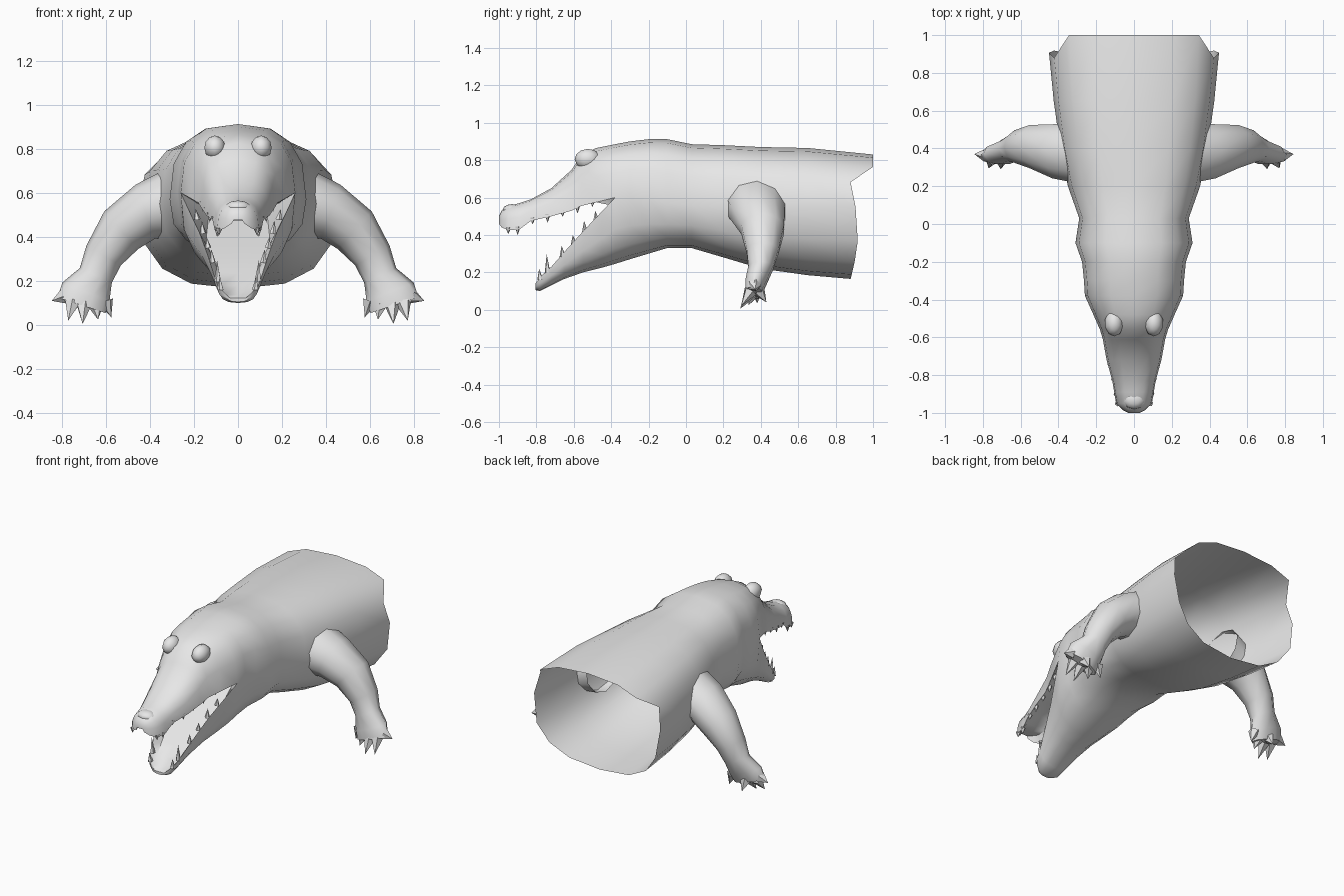
import bpy, bmesh, math
from mathutils import Vector

if "Cube" in bpy.data.objects:
    bpy.data.objects.remove(bpy.data.objects["Cube"])

grey = bpy.data.materials.new("plain grey")
grey.diffuse_color = (0.8, 0.8, 0.8, 1)
grey.use_nodes = True
grey.node_tree.nodes["Principled BSDF"].inputs["Base Color"].default_value = grey.diffuse_color


def finish(bm, name, angle=50):
    bmesh.ops.remove_doubles(bm, verts=bm.verts, dist=0.0005)
    bmesh.ops.recalc_face_normals(bm, faces=bm.faces)
    me = bpy.data.meshes.new(name)
    bm.to_mesh(me)
    bm.free()
    me.materials.append(grey)
    ob = bpy.data.objects.new(name, me)
    bpy.context.collection.objects.link(ob)
    bpy.ops.object.select_all(action='DESELECT')
    ob.select_set(True)
    bpy.context.view_layer.objects.active = ob
    bpy.ops.object.shade_smooth_by_angle(angle=math.radians(angle))
    return ob


def loft(bm, rings, cap_end=False):
    rows = [[bm.verts.new(p) for p in r] for r in rings]
    n = len(rows[0])
    for a, b in zip(rows, rows[1:]):
        for i in range(n):
            j = (i + 1) % n
            bm.faces.new((a[i], a[j], b[j], b[i]))
    if cap_end:
        bm.faces.new(rows[-1])


def section(y, w, top, mid, bot, a0, a1, n, p=0.78):
    """Points on a rounded-box arc across the body."""
    pts = []
    for i in range(n + 1):
        t = math.radians(a0 + (a1 - a0) * i / n)
        c, s = math.cos(t), math.sin(t)
        x = w * math.copysign(abs(c) ** p, c) if abs(c) > 1e-6 else 0
        h = abs(s) ** p if abs(s) > 1e-6 else 0
        z = mid + (top - mid) * h if s >= 0 else mid - (mid - bot) * h
        pts.append(Vector((x, y, z)))
    return pts


def spike(bm, base, tip, r, n=5):
    base, tip = Vector(base), Vector(tip)
    q = (tip - base).to_track_quat('Z', 'Y')
    vs = [bm.verts.new(base + q @ Vector((r * math.cos(k * math.tau / n),
                                          r * math.sin(k * math.tau / n), 0))) for k in range(n)]
    t = bm.verts.new(tip)
    for k in range(n):
        bm.faces.new((vs[k], vs[(k + 1) % n], t))


# Trunk, upper head and lower jaw: one skin that splits at the mouth corner
bm = bmesh.new()
trunk = [  # y, half width, top, middle, bottom
    (1.0, .45, .83, .55, .165), (.65, .425, .865, .55, .185), (.4, .39, .87, .55, .22),
    (.2, .35, .88, .55, .28), (.03, .29, .885, .56, .33), (-.1, .31, .912, .57, .33),
    (-.2, .275, .912, .6, .30), (-.3, .265, .90, .61, .27), (-.38, .26, .885, .60, .245)]
rings = [section(*r, 0, 360, 16)[:-1] for r in trunk]
for p in rings[0]:  # uneven open rear edge
    if p.z < .75:
        p.y = .88 + .04 * math.sin(math.pi * min(1, (p.z - .165) / .5))
loft(bm, rings)

upper = [  # y, half width, top, lip height
    (-.38, .26, .885, .60), (-.48, .215, .865, .575), (-.56, .18, .825, .555),
    (-.61, .165, .75, .53), (-.72, .145, .65, .50), (-.83, .115, .59, .475),
    (-.89, .105, .57, .43), (-.95, .095, .555, .425), (-.985, .06, .53, .44), (-1.0, .03, .50, .46)]
lower = [  # y, half width, lip height, bottom
    (-.38, .26, .60, .245), (-.45, .225, .525, .225), (-.55, .175, .42, .20),
    (-.65, .135, .31, .165), (-.72, .11, .23, .13), (-.78, .09, .175, .1), (-.805, .055, .14, .105)]
throat = [Vector((x, -.22, .52)) for x in (-.13, 0, .13)]

rings = []
for i, (y, w, top, lip) in enumerate(upper):
    d = min(.05, (top - lip) * .4)
    roof = throat if i == 0 else [Vector((k * w, y, lip + d)) for k in (-.65, 0, .65)]
    rings.append(section(y, w, top, lip, lip, 0, 180, 8) + roof)
loft(bm, rings, True)
rings = []
for i, (y, w, lip, bot) in enumerate(lower):
    d = (lip - bot) * .5
    floor = throat[::-1] if i == 0 else [Vector((k * w, y, lip - d)) for k in (.65, 0, -.65)]
    rings.append(section(y, w, lip, lip, bot, 180, 360, 8) + floor)
loft(bm, rings, True)
finish(bm, "body_and_jaws")

# Brow ridges with eyes, and the nostril bump
bm = bmesh.new()
for x, y, z, sx, sy, sz in ((.105, -.525, .805, .05, .07, .055), (-.105, -.525, .805, .05, .07, .055),
                            (0, -.93, .535, .06, .05, .03)):
    made = bmesh.ops.create_uvsphere(bm, u_segments=10, v_segments=6, radius=1)
    for v in made["verts"]:
        v.co = Vector((x + v.co.x * sx, y + v.co.y * sy, z + v.co.z * sz))
finish(bm, "brows_and_nostrils")


# Teeth spaced along both lips
def lip_at(rows, col, y):
    for a, b in zip(rows, rows[1:]):
        if b[0] <= y <= a[0]:
            t = (y - a[0]) / (b[0] - a[0])
            return a[1] + (b[1] - a[1]) * t, a[col] + (b[col] - a[col]) * t


bm = bmesh.new()
for s in (-1, 1):
    for k, y in enumerate((-.5, -.58, -.66, -.74, -.82, -.90, -.95)):
        w, z = lip_at(upper, 3, y)
        spike(bm, (s * w * .9, y, z + .015), (s * w * .92, y, z - (.02, .03)[k % 2]), .016)
    for k, y in enumerate((-.48, -.54, -.6, -.66, -.74, -.78)):
        w, z = lip_at(lower, 2, y)
        h = .085 if y == -.74 else (.035, .045)[k % 2]
        spike(bm, (s * w * .88, y, z - .015), (s * w * .92, y - .005, z + h), .016)
finish(bm, "teeth", 30)

# Front legs with splayed clawed feet
leg = [  # x, y, z, slope in degrees, half thickness, half depth
    (.33, .38, .545, 10, .15, .165), (.42, .385, .515, 20, .13, .15), (.53, .41, .43, 42, .115, .12),
    (.61, .41, .315, 60, .09, .09), (.645, .40, .225, 65, .08, .07),
    (.69, .375, .15, 68, .115, .06), (.71, .36, .09, 72, .115, .045)]
claws = [  # root, tip
    ((.60, .38, .11), (.575, .38, .035)), ((.645, .36, .09), (.635, .335, .025)),
    ((.70, .345, .09), (.705, .29, .005)), ((.75, .345, .10), (.77, .295, .02)),
    ((.79, .365, .13), (.845, .37, .11)), ((.70, .39, .1), (.70, .43, .04))]
for s, side in ((-1, "right"), (1, "left")):
    bm = bmesh.new()
    rings = []
    for x, y, z, a, rv, ry in leg:
        up = Vector((math.sin(math.radians(a)), 0, math.cos(math.radians(a))))
        ring = []
        for k in range(10):
            t = k * math.tau / 10
            p = Vector((x, y, z)) + up * rv * math.cos(t) + Vector((0, ry * math.sin(t), 0))
            ring.append(Vector((s * p.x, p.y, p.z)))
        rings.append(ring)
    loft(bm, rings, True)
    for root, tip in claws:
        spike(bm, (s * root[0], root[1], root[2]), (s * tip[0], tip[1], tip[2]), .036)
    finish(bm, side + "_front_leg")
